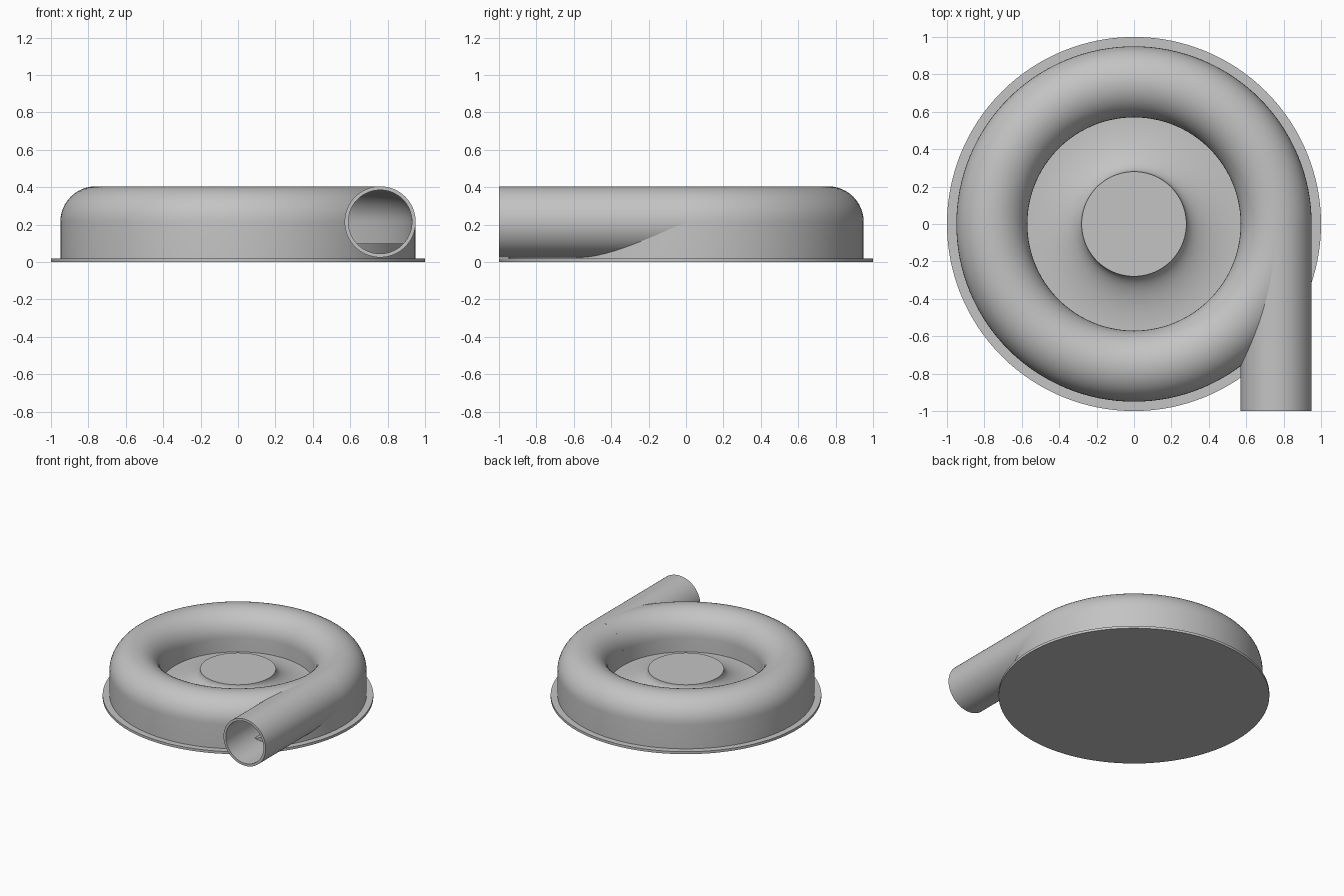
import bpy, bmesh, math
from mathutils import Matrix

if "Cube" in bpy.data.objects:
    bpy.data.objects.remove(bpy.data.objects["Cube"])

metal = bpy.data.materials.new("light grey metal")
metal.use_nodes = True
GREY = (0.55, 0.55, 0.55, 1)
metal.diffuse_color = GREY
metal.node_tree.nodes["Principled BSDF"].inputs["Base Color"].default_value = GREY

RING, TUBE, WALL = 0.76, 0.19, 0.02   # volute centre radius, tube radius, wall
AXIS_Z, FLANGE, FLOOR = 0.215, 0.02, 0.1


def lathe(name, profile, closed=True, steps=128, matrix=None):
    """Spin an (r, z) profile about z."""
    bm = bmesh.new()
    verts = [bm.verts.new((r, 0, z)) for r, z in profile]
    pairs = list(zip(verts, verts[1:]))
    if closed:
        pairs.append((verts[-1], verts[0]))
    edges = [bm.edges.new(p) for p in pairs]
    bmesh.ops.spin(bm, geom=verts + edges, cent=(0, 0, 0), axis=(0, 0, 1),
                   angle=math.tau, steps=steps)
    bmesh.ops.remove_doubles(bm, verts=bm.verts, dist=1e-5)
    bmesh.ops.recalc_face_normals(bm, faces=bm.faces)
    if matrix:
        bm.transform(matrix)
    mesh = bpy.data.meshes.new(name)
    bm.to_mesh(mesh)
    bm.free()
    obj = bpy.data.objects.new(name, mesh)
    bpy.context.collection.objects.link(obj)
    mesh.materials.append(metal)
    return obj


def smooth(obj):
    bpy.ops.object.select_all(action="DESELECT")
    obj.select_set(True)
    bpy.context.view_layer.objects.active = obj
    bpy.ops.object.shade_smooth_by_angle(angle=math.radians(35))


def arch(radius, steps=24):
    """Half circle over the volute axis, from outside to inside."""
    return [(RING + radius * math.cos(math.pi * i / steps),
             AXIS_Z + radius * math.sin(math.pi * i / steps)) for i in range(steps + 1)]


# Round mounting flange and the raised floor inside the volute
flange = lathe("base_flange", [(0, 0), (1, 0), (1, FLANGE), (0, FLANGE)], closed=False)
floor = lathe("inner_floor", [(0, FLANGE / 2), (0.94, FLANGE / 2), (0.94, FLOOR), (0, FLOOR)],
              closed=False)

# Hollow ring housing with a rounded top and straight walls
outer, inner = arch(TUBE), arch(TUBE - WALL)
foot = FLANGE / 2
housing = lathe("volute_housing",
                [(RING + TUBE, foot)] + outer + [(RING - TUBE, foot), (RING - TUBE + WALL, foot)]
                + inner[::-1] + [(RING + TUBE - WALL, foot)])

# Tangential outlet pipe along the model's left side
along_y = Matrix.Translation((RING, 0, AXIS_Z)) @ Matrix.Rotation(math.pi / 2, 4, "X")
bore = TUBE - WALL
pipe = lathe("outlet_pipe", [(bore, 0), (TUBE, 0), (TUBE, 1), (bore, 1)],
             steps=96, matrix=along_y)

# Opening through the housing wall where the pipe enters
mid = TUBE - WALL / 2
cutter = lathe("pipe_opening_cutter", [(0, 0.02), (mid, 0.02), (mid, 1.2), (0, 1.2)],
               closed=False, steps=96, matrix=along_y)
cut = housing.modifiers.new("pipe opening", "BOOLEAN")
cut.operation, cut.solver, cut.object = "DIFFERENCE", "EXACT", cutter
bpy.context.view_layer.objects.active = housing
bpy.ops.object.modifier_apply(modifier=cut.name)
bpy.data.objects.remove(cutter)

# Central hub with a concave skirt flaring out to the floor
HUB, TOP, RIM = 0.28, 0.23, 0.58
skirt = []
for i in range(25):
    a = math.pi / 2 * i / 24
    skirt.append((RIM - (RIM - HUB) * math.cos(a), TOP - (TOP - FLOOR - 0.002) * math.sin(a)))
hub = lathe("centre_hub", [(0, TOP)] + skirt + [(RIM, FLOOR - 0.02), (0, FLOOR - 0.02)],
            closed=False)

for part in (flange, floor, housing, pipe, hub):
    smooth(part)
